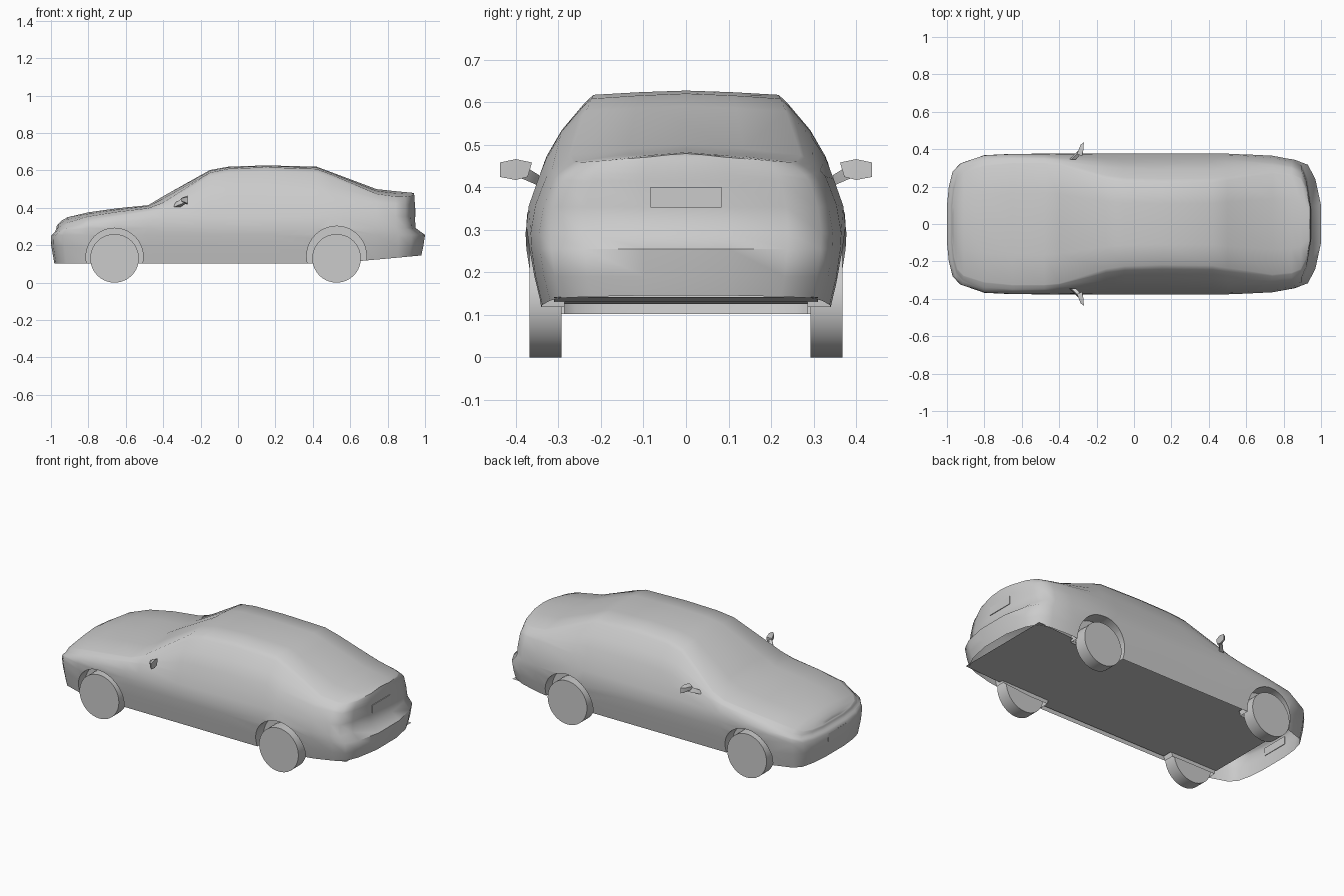
import bpy, bmesh, math
from mathutils import Matrix

if "Cube" in bpy.data.objects:
    bpy.data.objects.remove(bpy.data.objects["Cube"])

# Body stations: x, waist half-width, shoulder z, shoulder y, roof-edge z, roof-edge y, centre z
STATIONS = [
    (-1.00, .10, .275, .10, .292, .095, .300), (-.99, .20, .277, .19, .296, .175, .314),
    (-.97, .28, .282, .266, .304, .24, .331), (-.93, .325, .295, .306, .321, .275, .350),
    (-.80, .368, .335, .35, .354, .31, .376), (-.65, .375, .355, .357, .378, .325, .397),
    (-.48, .376, .38, .356, .398, .325, .414), (-.40, .376, .39, .353, .428, .318, .462),
    (-.15, .376, .405, .348, .588, .24, .602), (-.05, .376, .405, .347, .609, .225, .620),
    (.15, .377, .41, .347, .617, .218, .627), (.42, .377, .415, .347, .608, .222, .620),
    (.50, .377, .42, .347, .578, .235, .590), (.74, .365, .425, .328, .475, .27, .500),
    (.86, .345, .42, .31, .46, .26, .489), (.93, .318, .415, .29, .459, .24, .484),
    (.97, .24, .415, .222, .463, .185, .482), (1.0, .10, .415, .095, .471, .085, .479)]
# Lengthwise shift of each row (sill to centre) at the nose and at the tail
NOSE = [.018, .003, 0, .01, .017, .023, .025, .027, .028, .03, .03, .03]
TAIL = [-.02, -.01, 0, -.05, -.055, -.055, -.055, -.056, -.057, -.058, -.058, -.058]
EDGE = 9                                     # row index of the roof edge


def new_object(name, bm):
    bmesh.ops.recalc_face_normals(bm, faces=bm.faces)
    me = bpy.data.meshes.new(name)
    bm.to_mesh(me)
    bm.free()
    ob = bpy.data.objects.new(name, me)
    bpy.context.collection.objects.link(ob)
    return ob


def shade(ob, angle=35):
    bpy.ops.object.select_all(action='DESELECT')
    ob.select_set(True)
    bpy.context.view_layer.objects.active = ob
    bpy.ops.object.shade_smooth_by_angle(angle=math.radians(angle))


def half_section(x, w, zs, ws, ze, we, zc):
    zb = .102 if x < .55 else .12 + .085 * max(0, x - .7)
    z3 = min(.292, zs - .014)
    pts = [(w * .925, zb), (w * .968, .19), (w * .995, min(.255, z3 - .012)), (w, z3),
           ((w + ws) / 2 + .02 * w, (z3 + zs) / 2), (ws, zs)]
    for t in (.3, .6, .89):
        bulge = .45 * t * (1 - t) * (ze - zs)
        pts.append((ws + (we - ws) * t + bulge, zs + (ze - zs) * t))
    pts += [(we, ze), (we * .5, ze + (zc - ze) * .62), (0, zc)]
    front, rear = max(0, (-.8 - x) / .2), max(0, (x - .8) / .2)
    return [(x + NOSE[i] * front + TAIL[i] * rear, y, z) for i, (y, z) in enumerate(pts)]


def make_body():
    bm = bmesh.new()
    rings = []
    for s in STATIONS:
        half = half_section(*s)
        full = half + [(x, -y, z) for x, y, z in reversed(half[:-1])]
        rings.append([bm.verts.new(p) for p in full])
    n = len(rings[0])
    for a, b in zip(rings, rings[1:]):
        for i in range(n):
            k = (i + 1) % n
            bm.faces.new((a[i], a[k], b[k], b[i]))
    for r in (rings[0], rings[-1]):          # nose and tail strips
        for i in range(EDGE):
            bm.faces.new((r[i], r[i + 1], r[n - 2 - i], r[n - 1 - i]))
        bm.faces.new(r[EDGE:n - EDGE])
    return new_object("car_body", bm)


def cylinder(name, x, y, z, radius, depth, segments):
    bm = bmesh.new()
    m = Matrix.Translation((x, y, z)) @ Matrix.Rotation(math.pi / 2, 4, 'X')
    bmesh.ops.create_cone(bm, cap_ends=True, segments=segments, radius1=radius,
                          radius2=radius, depth=depth, matrix=m)
    return new_object(name, bm)


def hull(name, pts, side):
    bm = bmesh.new()
    for x, y, z in pts:
        bm.verts.new((x, y * side, z))
    bmesh.ops.convex_hull(bm, input=bm.verts)
    shade(new_object(name, bm), 50)


def box(name, loc, size):
    bm = bmesh.new()
    bmesh.ops.create_cube(bm, size=1, matrix=Matrix.Translation(loc) @ Matrix.Diagonal((*size, 1)))
    return new_object(name, bm)


body = make_body()

# Wheels and wheel arches
for end, x, arch_r, arch_z in (("front", -.66, .153, .138), ("rear", .527, .16, .142)):
    for label, side in (("left", -1), ("right", 1)):
        wheel = cylinder(f"{end}_{label}_wheel", x, side * .33, .13, .13, .076, 40)
        shade(wheel)
        cutter = cylinder("arch_cutter", x, side * .385, arch_z, arch_r, .20, 40)
        cutter.hide_render = True
        mod = body.modifiers.new("arch", 'BOOLEAN')
        mod.operation, mod.solver, mod.object = 'DIFFERENCE', 'EXACT', cutter
        bpy.context.view_layer.objects.active = body
        bpy.ops.object.modifier_apply(modifier=mod.name)
        bpy.data.objects.remove(cutter)

# Open underside of the shell, closed by a raised floor pan behind the front bumper
bm = bmesh.new()
bm.from_mesh(body.data)
under = [f for f in bm.faces if f.normal.z < -.95 and f.calc_center_median().z < .16
         and abs(f.calc_center_median().y) < .33]
bmesh.ops.delete(bm, geom=under, context='FACES')
bm.to_mesh(body.data)
bm.free()
shade(body, 52)

bm = bmesh.new()
for x0, x1, w, z0, z1 in ((-.82, -.5, .287, .125, .125), (-.5, .365, .345, .125, .125),
                          (.365, .69, .287, .125, .13), (.69, .93, .31, .13, .142)):
    bm.faces.new([bm.verts.new(p) for p in ((x0, -w, z0), (x0, w, z0), (x1, w, z1), (x1, -w, z1))])
for f in bm.faces:
    f.normal_update()
new_object("floor_pan", bm)

# Door mirrors: a tapered shell on a short arm
SHELL = [(-.275, .372, .424), (-.278, .362, .458), (-.268, .437, .424), (-.268, .437, .458),
         (-.27, .40, .466), (-.272, .40, .417), (-.305, .375, .435), (-.305, .375, .452),
         (-.285, .425, .43), (-.285, .425, .455)]
ARM = [(-.345, .345, .403), (-.31, .345, .403), (-.335, .345, .428), (-.31, .345, .428),
       (-.30, .39, .422), (-.28, .39, .422), (-.30, .38, .45), (-.28, .38, .45)]
for label, side in (("left", -1), ("right", 1)):
    hull(f"{label}_mirror_shell", SHELL, side)
    hull(f"{label}_mirror_arm", ARM, side)

# Blank number plates
box("rear_plate", (.945, 0, .376), (.008, .166, .048))
box("front_plate", (-.997, 0, .22), (.006, .166, .048))
